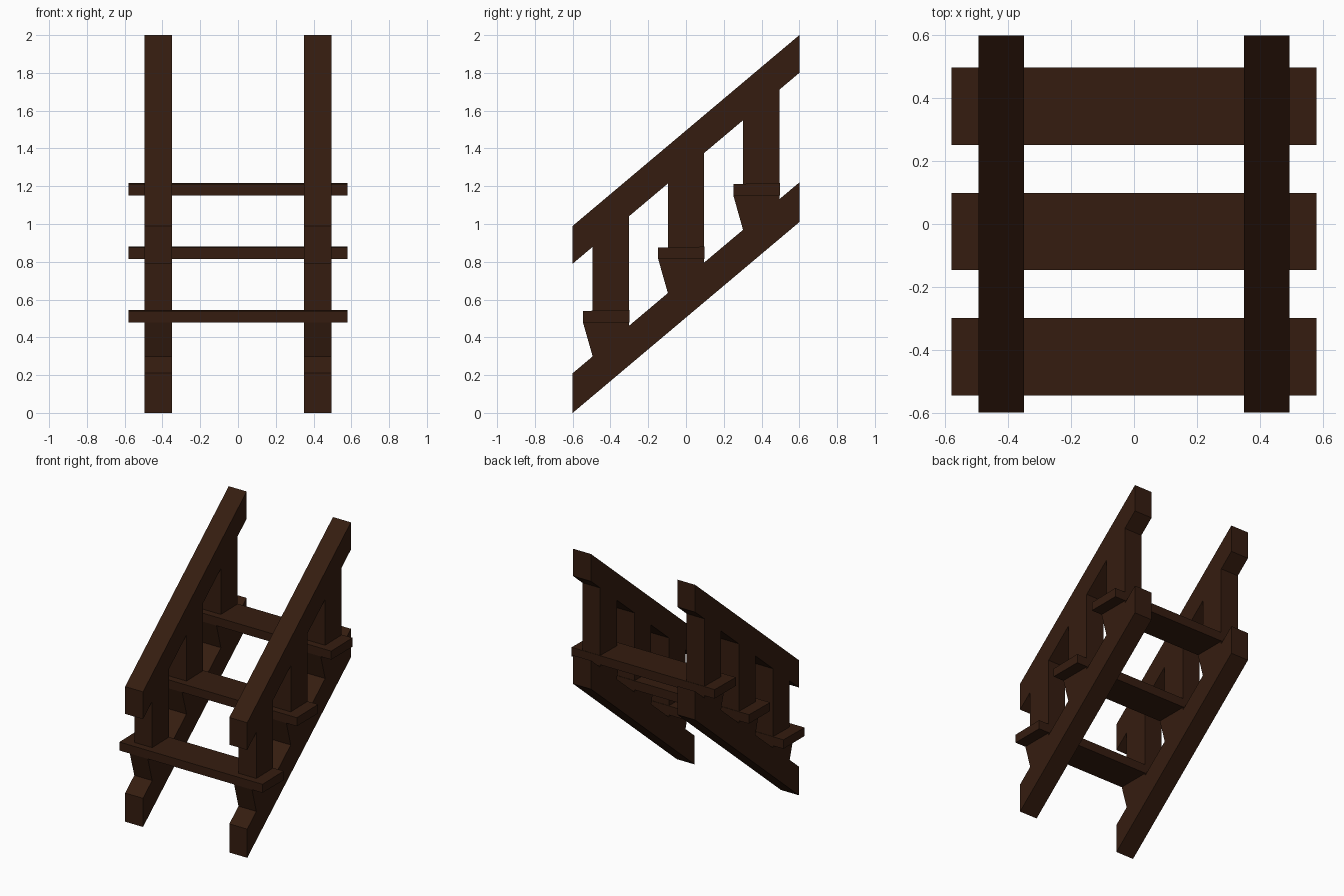
import bpy, bmesh

if "Cube" in bpy.data.objects:
    bpy.data.objects.remove(bpy.data.objects["Cube"])

wood = bpy.data.materials.new("dark_wood")
wood.diffuse_color = (0.036, 0.012, 0.005, 1)
wood.use_nodes = True
wood.node_tree.nodes["Principled BSDF"].inputs["Base Color"].default_value = wood.diffuse_color

SLOPE = 1.01 / 1.2


def extrude_profile(name, profile, x0, x1):
    """Extrude a closed (y, z) outline along x."""
    bm = bmesh.new()
    face = bm.faces.new([bm.verts.new((x0, y, z)) for y, z in profile])
    ext = bmesh.ops.extrude_face_region(bm, geom=[face])
    verts = [v for v in ext["geom"] if isinstance(v, bmesh.types.BMVert)]
    bmesh.ops.translate(bm, vec=(x1 - x0, 0, 0), verts=verts)
    bmesh.ops.recalc_face_normals(bm, faces=bm.faces)
    mesh = bpy.data.meshes.new(name)
    bm.to_mesh(mesh)
    bm.free()
    mesh.materials.append(wood)
    obj = bpy.data.objects.new(name, mesh)
    bpy.context.collection.objects.link(obj)
    return obj


def along(z_start, y):
    """Height at y of a sloping line that starts at y = -0.6."""
    return z_start + SLOPE * (y + 0.6)


def sloped_beam(z0, z1):
    return [(-0.6, z0), (0.6, along(z0, 0.6)), (0.6, along(z1, 0.6)), (-0.6, z1)]


for side, xa, xb in (("left", -0.495, -0.35), ("right", 0.35, 0.495)):
    # Sloping stringer and handrail
    extrude_profile(f"{side}_stringer", sloped_beam(0.0, 0.21), xa, xb)
    extrude_profile(f"{side}_handrail", sloped_beam(0.79, 0.99), xa, xb)
    for i in range(3):
        y = (i - 1) * 0.398
        z = 0.478 + i * 0.336
        a, b = y - 0.096, y + 0.096
        # Post from the tread up to the rail underside
        extrude_profile(f"{side}_post_{i + 1}",
                        [(a, z + 0.06), (b, z + 0.06), (b, along(0.79, b)), (a, along(0.79, a))], xa, xb)
        # Tapered bracket between stringer and tread
        extrude_profile(f"{side}_bracket_{i + 1}",
                        [(y - 0.147, z), (a, along(0.21, a)), (b, along(0.21, b)), (b, z)], xa, xb)

# Treads spanning both sides
for i in range(3):
    y = (i - 1) * 0.398
    z = 0.478 + i * 0.336
    extrude_profile(f"tread_{i + 1}",
                    [(y - 0.147, z), (y + 0.099, z), (y + 0.099, z + 0.066), (y - 0.147, z + 0.062)],
                    -0.58, 0.58)
